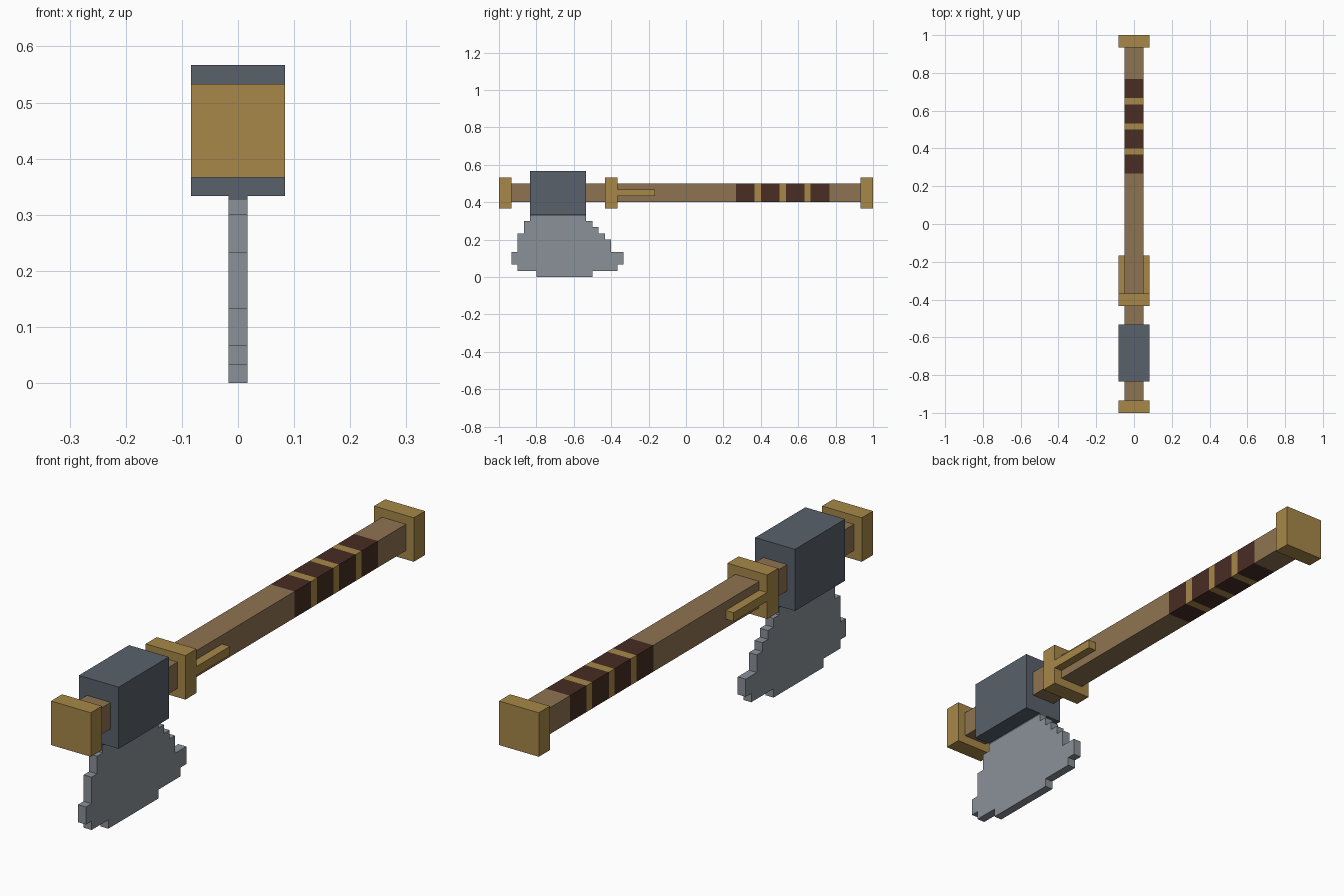
import bpy
import bmesh
from mathutils import Vector

U = 1 / 30  # one block of the model's grid

cube = bpy.data.objects.get("Cube")
if cube:
    bpy.data.objects.remove(cube, do_unlink=True)


def linear(c):
    c /= 255
    return c / 12.92 if c <= 0.04045 else ((c + 0.055) / 1.055) ** 2.4


def material(name, *rgb):
    mat = bpy.data.materials.new(name)
    colour = [linear(c) for c in rgb] + [1]
    mat.use_nodes = True
    mat.diffuse_color = colour
    mat.node_tree.nodes["Principled BSDF"].inputs["Base Color"].default_value = colour
    return mat


brass = material("brass", 167, 135, 72)
wood = material("wood", 143, 116, 82)
leather = material("dark leather", 72, 45, 36)
iron = material("dark iron", 89, 97, 107)
steel = material("steel", 138, 145, 152)


def finish(name, bm, *mats):
    bmesh.ops.recalc_face_normals(bm, faces=bm.faces)
    mesh = bpy.data.meshes.new(name)
    bm.to_mesh(mesh)
    bm.free()
    for mat in mats:
        mesh.materials.append(mat)
    obj = bpy.data.objects.new(name, mesh)
    bpy.context.collection.objects.link(obj)
    return obj


def box_mesh(x, y, z):
    """Box from (low, high) ranges in grid blocks."""
    bm = bmesh.new()
    bmesh.ops.create_cube(bm, size=1)
    for v in bm.verts:
        v.co = Vector([U * (r[0] if c < 0 else r[1]) for c, r in zip(v.co, (x, y, z))])
    return bm


def box(name, x, y, z, mat):
    return finish(name, box_mesh(x, y, z), mat)


# Shaft, cut into bands for the wrapped grip
bm = box_mesh((-1.5, 1.5), (-29, 29), (12, 15))
wraps = [(start, start + 3) for start in range(8, 21, 4)]
for cut in [c for wrap in wraps for c in wrap]:
    bmesh.ops.bisect_plane(bm, geom=bm.verts[:] + bm.edges[:] + bm.faces[:],
                           plane_co=(0, cut * U, 0), plane_no=(0, 1, 0))
for face in bm.faces:
    y = face.calc_center_median().y / U
    if any(a < y < b for a, b in wraps):
        face.material_index = 1
    elif wraps[0][0] < y < wraps[-1][1]:
        face.material_index = 2
finish("shaft", bm, wood, leather, brass)

# Brass end caps, collar and side prongs
for name, start in (("front_cap", -30), ("collar", -13), ("end_cap", 28)):
    box(name, (-2.5, 2.5), (start, start + 2), (11, 16), brass)
for name, x in (("left_prong", (1.5, 2.5)), ("right_prong", (-2.5, -1.5))):
    box(name, x, (-11, -5), (13, 14), brass)

# Head block and the thin seat above the blade
box("head_block", (-2.5, 2.5), (-25, -16), (10, 17), iron)
box("blade_seat", (-0.5, 0.5), (-25, -16), (9.8, 10), iron)

# Stepped blade: rows of (bottom, top, front, back)
rows = [(0, 1, -24, -15), (1, 2, -27, -11), (2, 4, -28, -10), (4, 6, -27, -12),
        (6, 7, -27, -13), (7, 8, -26, -14), (8, 9, -26, -15), (9, 9.8, -25, -16)]
outline = [(back, z) for low, high, _, back in rows for z in (low, high)]
outline += [(front, z) for low, high, front, _ in reversed(rows) for z in (high, low)]
outline = [p for i, p in enumerate(outline) if p != outline[i - 1]]
bm = bmesh.new()
side = bm.faces.new([bm.verts.new((-U / 2, y * U, z * U)) for y, z in outline])
extruded = bmesh.ops.extrude_face_region(bm, geom=[side], use_keep_orig=True)["geom"]
bmesh.ops.translate(bm, vec=(U, 0, 0),
                    verts=[g for g in extruded if isinstance(g, bmesh.types.BMVert)])
finish("blade", bm, steel)
